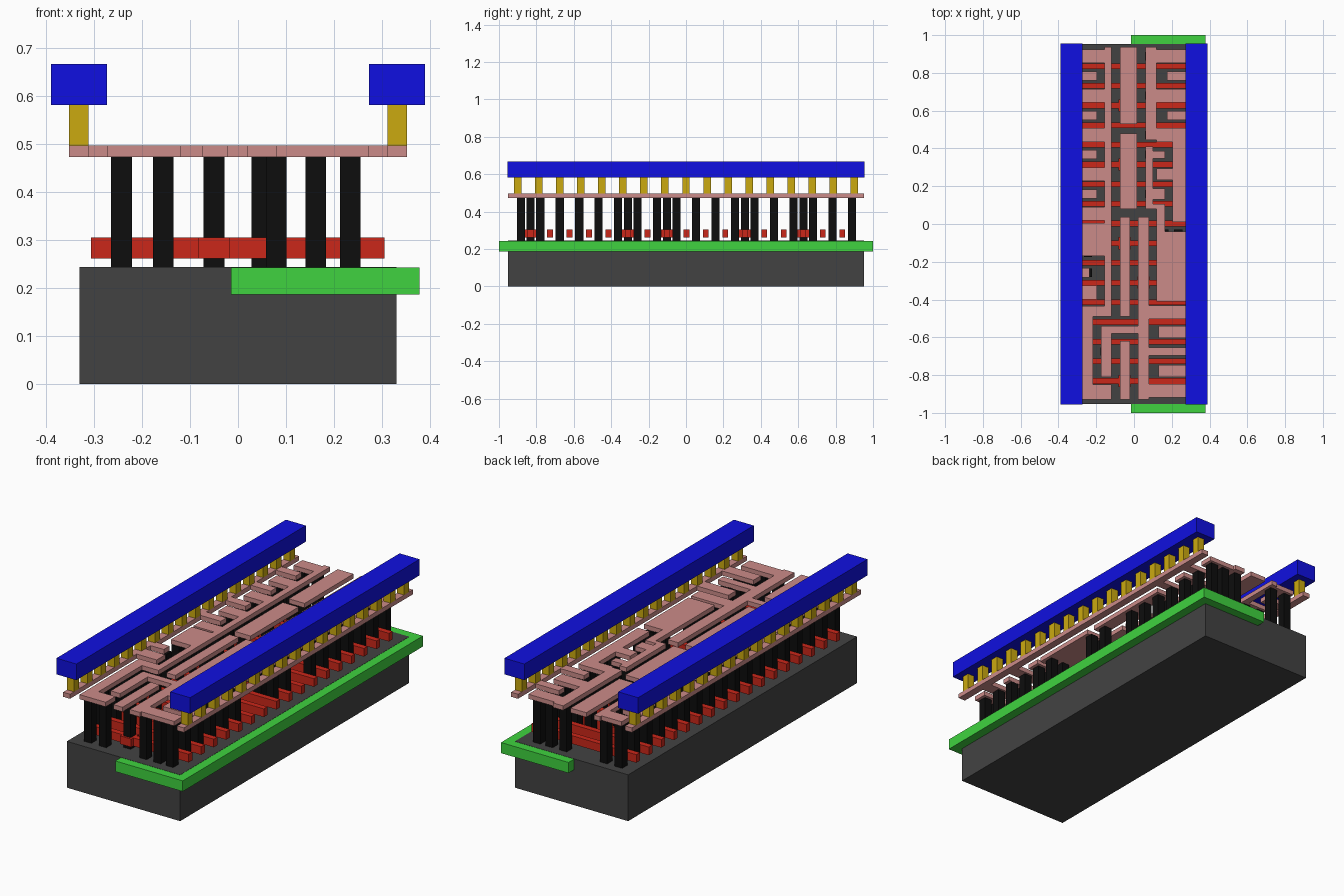
import bpy, bmesh

if "Cube" in bpy.data.objects:
    bpy.data.objects.remove(bpy.data.objects["Cube"])


def material(name, rgb):
    m = bpy.data.materials.new(name)
    m.diffuse_color = (*rgb, 1)
    m.use_nodes = True
    m.node_tree.nodes["Principled BSDF"].inputs["Base Color"].default_value = m.diffuse_color
    return m


GREY = material("dark_grey", (0.055, 0.055, 0.055))
GREEN = material("green", (0.05, 0.65, 0.05))
RED = material("red", (0.6, 0.02, 0.01))
BLACK = material("black", (0.004, 0.004, 0.004))
PINK = material("pink", (0.6, 0.26, 0.25))
GOLD = material("gold", (0.6, 0.4, 0.005))
BLUE = material("blue", (0.005, 0.005, 0.75))


def slab(name, rects, z0, z1, mat):
    """Extrude the union of (x0, x1, y0, y1) rectangles into one clean slab."""
    rects = [tuple(round(v, 4) for v in r) for r in rects]
    xs = sorted({v for r in rects for v in r[:2]})
    ys = sorted({v for r in rects for v in r[2:]})
    bm = bmesh.new()
    verts = {}

    def vert(x, y):
        if (x, y) not in verts:
            verts[x, y] = bm.verts.new((x, y, z0))
        return verts[x, y]

    for xa, xb in zip(xs, xs[1:]):
        for ya, yb in zip(ys, ys[1:]):
            cx, cy = (xa + xb) / 2, (ya + yb) / 2
            if any(a < cx < b and c < cy < d for a, b, c, d in rects):
                bm.faces.new([vert(xa, ya), vert(xb, ya), vert(xb, yb), vert(xa, yb)])
    out = bmesh.ops.extrude_face_region(bm, geom=bm.faces[:])
    top = [g for g in out["geom"] if isinstance(g, bmesh.types.BMVert)]
    bmesh.ops.translate(bm, verts=top, vec=(0, 0, z1 - z0))
    bmesh.ops.dissolve_limit(bm, angle_limit=0.01, verts=bm.verts[:], edges=bm.edges[:])
    bmesh.ops.recalc_face_normals(bm, faces=bm.faces[:])
    me = bpy.data.meshes.new(name)
    bm.to_mesh(me)
    bm.free()
    me.materials.append(mat)
    ob = bpy.data.objects.new(name, me)
    bpy.context.collection.objects.link(ob)
    return ob


def square(x, y, h=0.0215):
    return (x - h, x + h, y - h, y + h)


def bar(k):
    """y of gate bar k, counted from the back."""
    return 0.836 - 0.1042 * k


def gap(k):
    """y of the space just behind gate bar k."""
    return bar(k) + 0.052


def fingers(ks, x0, x1, h=0.036):
    return [(x0, x1, gap(k) - h, gap(k) + h) for k in ks]


# Base block and the well let into its right half
slab("substrate", [(-0.33, 0.33, -0.953, 0.953)], 0, 0.244, GREY)
slab("well", [(-0.015, 0.378, -1, 1)], 0.187, 0.243, GREEN)

# Gate bars, some with a square pad under a centre contact
PADS = {2: -0.05, 5: -0.05, 9: -0.05, 11: 0.05, 16: -0.05}
for k in range(17):
    y = bar(k)
    rects = [(-0.306, 0.305, y - 0.015, y + 0.015)]
    if k in PADS:
        rects.append(square(PADS[k], y, 0.032))
    slab(f"gate_bar_{k}", rects, 0.262, 0.305, RED)

# Contact pillars, by column x and gap number
COLUMNS = {
    -0.243: range(18),
    -0.156: [0, 2, 4, 6, 8, 9, 13, 15, 17],
    0.08: [0, 2, 4, 5, 7, 17],
    0.162: [0, 2, 4, 9, 12, 13, 15, 17],
    0.234: [0, 1, 2, 3, 4, 5, 6, 8, 9, 12, 13, 14, 15, 16, 17],
}
pillars = [square(x, gap(k)) for x, ks in COLUMNS.items() for k in ks]
pillars += [square(x, bar(k)) for k, x in PADS.items()]
slab("contact_pillars", pillars, 0.243, 0.473, BLACK)

# Lower wiring layer
Z0, Z1 = 0.473, 0.497
slab("left_rail", [(-0.352, -0.312, -0.953, 0.953)]
     + fingers([1, 3, 5, 7], -0.312, -0.195, 0.024)
     + fingers([11], -0.312, -0.235, 0.024)
     + fingers([12], -0.312, -0.195, 0.036), Z0, Z1, PINK)
slab("left_wire", [(-0.155, -0.12, -0.49, 0.937), (-0.272, -0.12, -0.17, 0.005),
                   (-0.272, -0.12, -0.49, -0.435),
                   (-0.272, -0.217, -0.93, -0.49), (-0.217, -0.12, -0.93, -0.85)]
     + fingers([0, 2, 4, 6, 8], -0.272, -0.155), Z0, Z1, PINK)
slab("centre_wire_back", [(-0.075, 0.017, 0.53, 0.937)], Z0, Z1, PINK)
slab("centre_wire_middle", [(-0.075, 0.017, 0.08, 0.48)], Z0, Z1, PINK)
slab("centre_wire_long", [(-0.075, -0.022, -0.49, 0.037)], Z0, Z1, PINK)
slab("centre_wire_front", [(-0.075, -0.022, -0.93, -0.62)], Z0, Z1, PINK)
slab("hook_wire", [(0.02, 0.08, -0.93, 0.037), (-0.175, 0.02, -0.58, -0.54),
                   (-0.175, -0.12, -0.81, -0.54)]
     + fingers([13, 17], 0.08, 0.272) + fingers([15], 0.08, 0.272, 0.022), Z0, Z1, PINK)
slab("right_wire_back", [(0.06, 0.12, 0.445, 0.937), (0.205, 0.272, 0.01, 0.5)]
     + fingers([0, 2, 4], 0.12, 0.272) + fingers([6], 0.12, 0.205, 0.03), Z0, Z1, PINK)
slab("right_wire_middle", [(0.06, 0.1, 0.08, 0.41), (0.1, 0.165, 0.08, 0.105),
                           (0.12, 0.165, -0.04, 0.08), (0.12, 0.272, -0.41, -0.04)]
     + fingers([5], 0.1, 0.165, 0.02) + fingers([7], 0.1, 0.165, 0.03), Z0, Z1, PINK)
slab("right_rail", [(0.312, 0.352, -0.953, 0.953)]
     + fingers([1, 3], 0.175, 0.312, 0.024)
     + fingers([14, 16], 0.13, 0.312, 0.032), Z0, Z1, PINK)

# Via posts and the power bars they carry, mirrored left and right
for side, s in (("left", -1), ("right", 1)):
    slab(f"{side}_via_posts", [square(s * 0.332, -0.9 + 0.1125 * i, 0.02) for i in range(17)],
         Z1, 0.582, GOLD)
    x = s * 0.3315
    slab(f"{side}_power_bar", [(x - 0.058, x + 0.058, -0.955, 0.955)], 0.582, 0.667, BLUE)
